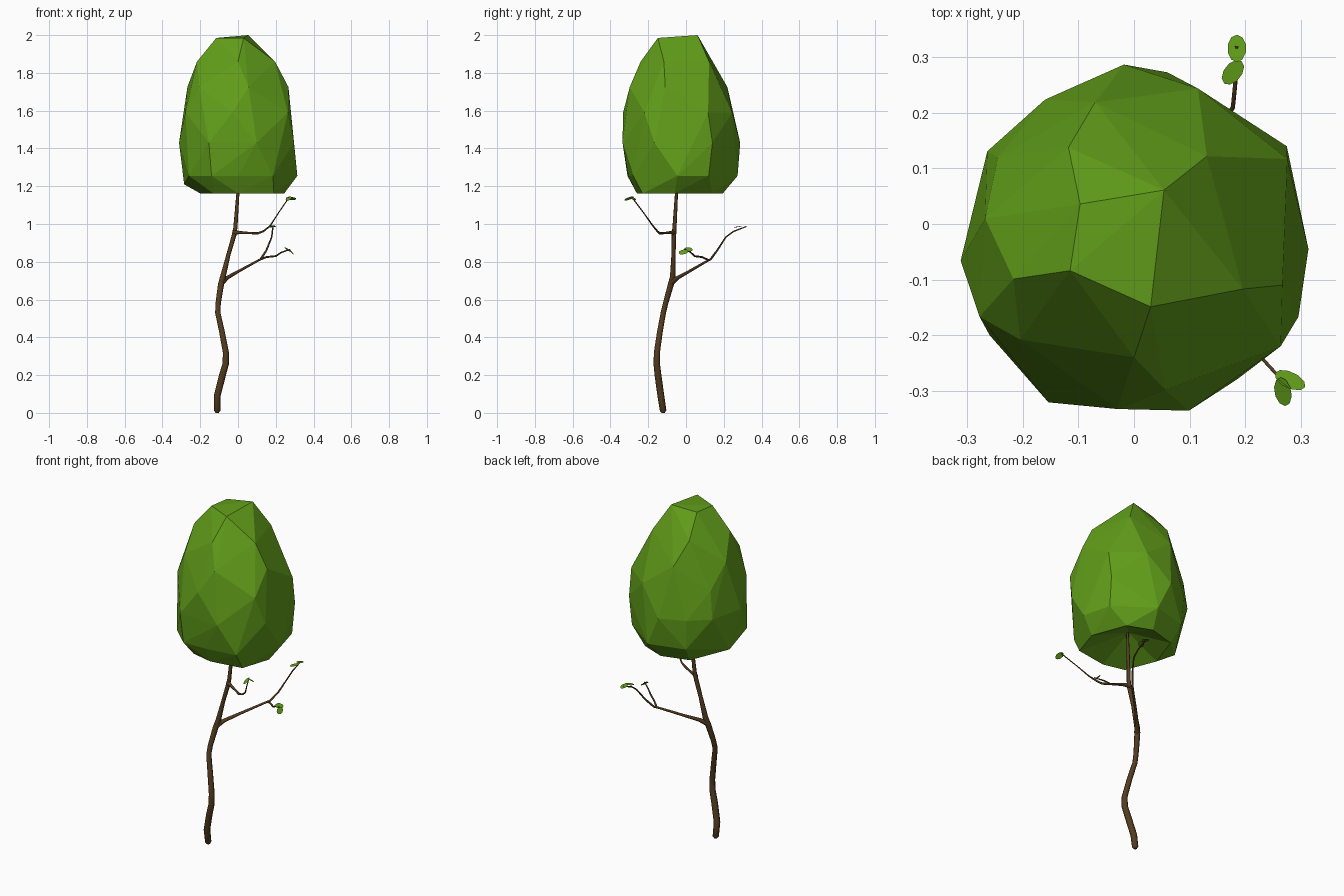
import bpy, bmesh, math
from mathutils import Vector, Euler


def material(name, rgb):
    m = bpy.data.materials.new(name)
    m.diffuse_color = (*rgb, 1)
    return m


BARK = material("bark", (0.09, 0.045, 0.014))
GREEN = material("leaf_green", (0.12, 0.34, 0.01))


def add_mesh(name, bm, mat):
    bmesh.ops.recalc_face_normals(bm, faces=bm.faces)
    me = bpy.data.meshes.new(name)
    bm.to_mesh(me)
    bm.free()
    me.materials.append(mat)
    ob = bpy.data.objects.new(name, me)
    bpy.context.collection.objects.link(ob)
    return ob


def limb(name, path):
    """Tapered round tube through (x, y, z, radius) points."""
    cu = bpy.data.curves.new(name, 'CURVE')
    cu.dimensions = '3D'
    cu.bevel_depth = 1.0
    cu.bevel_resolution = 2
    cu.use_fill_caps = True
    sp = cu.splines.new('POLY')
    sp.points.add(len(path) - 1)
    for p, (x, y, z, r) in zip(sp.points, path):
        p.co = (x, y, z, 1)
        p.radius = r
    cu.materials.append(BARK)
    ob = bpy.data.objects.new(name, cu)
    bpy.context.collection.objects.link(ob)


def leaf(name, loc, length, width, rot):
    """Small flat oval leaf."""
    bm = bmesh.new()
    bmesh.ops.create_circle(bm, cap_ends=True, segments=10, radius=0.5)
    turn = Euler([math.radians(a) for a in rot]).to_matrix()
    for v in bm.verts:
        v.co = turn @ Vector((v.co.x * width, v.co.y * length, 0)) + Vector(loc)
    add_mesh(name, bm, GREEN)


# Trunk
limb("trunk", [
    (-.11, -.12, 0, .008), (-.11, -.121, .012, .017), (-.11, -.133, .09, .018),
    (-.085, -.147, .19, .018), (-.065, -.155, .26, .017), (-.064, -.154, .32, .016),
    (-.085, -.138, .43, .015), (-.107, -.12, .53, .014), (-.105, -.108, .58, .014),
    (-.09, -.08, .68, .016), (-.08, -.07, .72, .015), (-.05, -.066, .84, .011),
    (-.021, -.064, .94, .012), (-.014, -.061, .98, .011), (0, -.05, 1.17, .008),
    (.01, -.045, 1.3, .007)])

# Branches and twigs
limb("lower_branch", [
    (-.088, -.078, .69, .017), (-.058, -.045, .715, .011), (0, .015, .748, .008),
    (.1, .11, .803, .006), (.12, .13, .813, .006), (.15, .165, .86, .005),
    (.178, .21, .93, .004), (.182, .25, .96, .004), (.185, .32, .987, .003)])
limb("lower_twig", [
    (.108, .12, .808, .006), (.15, .085, .825, .005), (.2, .045, .83, .005),
    (.23, .025, .85, .004), (.275, -.005, .865, .003)])
limb("upper_branch", [
    (-.02, -.064, .955, .013), (.01, -.082, .955, .008), (.06, -.112, .952, .006),
    (.105, -.14, .951, .006), (.135, -.152, .962, .005), (.17, -.175, .99, .004),
    (.215, -.225, 1.06, .003), (.27, -.285, 1.14, .003)])

# Leaf pairs at the twig ends
leaf("back_leaf_outer", (.185, .316, .988), .05, .034, (-10, 0, 0))
leaf("back_leaf_inner", (.178, .273, .985), .052, .032, (10, 0, -38))
leaf("side_leaf_outer", (.283, -.013, .852), .052, .034, (20, 45, 20))
leaf("side_leaf_inner", (.262, .012, .865), .05, .034, (-15, 40, -40))
leaf("front_leaf_outer", (.281, -.281, 1.135), .06, .034, (0, 30, 65))
leaf("front_leaf_inner", (.268, -.302, 1.135), .055, .034, (20, -25, 0))

# Crown: faceted hull over irregular levels
levels = [
    (1.985, [(.03, -.149), (-.115, -.084), (-.097, .036)]),
    (2.0, [(.054, .061)]),
    (1.86, [(0, -.24), (.196, -.117), (-.217, -.099), (-.118, .138), (.131, .122)]),
    (1.725, [(.056, -.298), (.267, -.11), (-.205, -.208), (-.268, .01), (-.07, .219)]),
    (1.59, [(-.03, -.333), (.264, -.22), (-.278, -.167), (.276, .117), (.115, .244),
            (-.245, .12)]),
    (1.43, [(-.312, -.066), (-.154, -.321), (.099, -.336), (.296, -.167),
            (.275, .14), (-.018, .287), (-.16, .224), (-.264, .131)]),
    (1.255, [(.314, -.045), (.185, -.28), (0, -.305), (-.14, -.31), (-.26, -.2),
             (.27, .12), (.06, .273), (-.15, .215)]),
    (1.21, [(-.285, 0)]),
    (1.162, [(.245, -.06), (.19, -.23), (0, -.26), (-.13, -.23), (-.2, -.05),
             (-.13, .15), (.03, .195), (.17, .14)])]
bm = bmesh.new()
for z, ring in levels:
    for x, y in ring:
        bm.verts.new((x, y, z))
hull = bmesh.ops.convex_hull(bm, input=bm.verts)
loose = [v for v in bm.verts if not v.link_faces]
bmesh.ops.delete(bm, geom=loose, context='VERTS')
bmesh.ops.recalc_face_normals(bm, faces=bm.faces)

# Hollowed underside, fanned up to the trunk
under = [f for f in bm.faces if all(v.co.z < 1.17 for v in f.verts)]
bmesh.ops.delete(bm, geom=under, context='FACES')
rim = [e for e in bm.edges if e.is_boundary]
apex = bm.verts.new((.005, -.04, 1.26))
for e in rim:
    bm.faces.new((e.verts[0], e.verts[1], apex))
add_mesh("crown", bm, GREEN)
